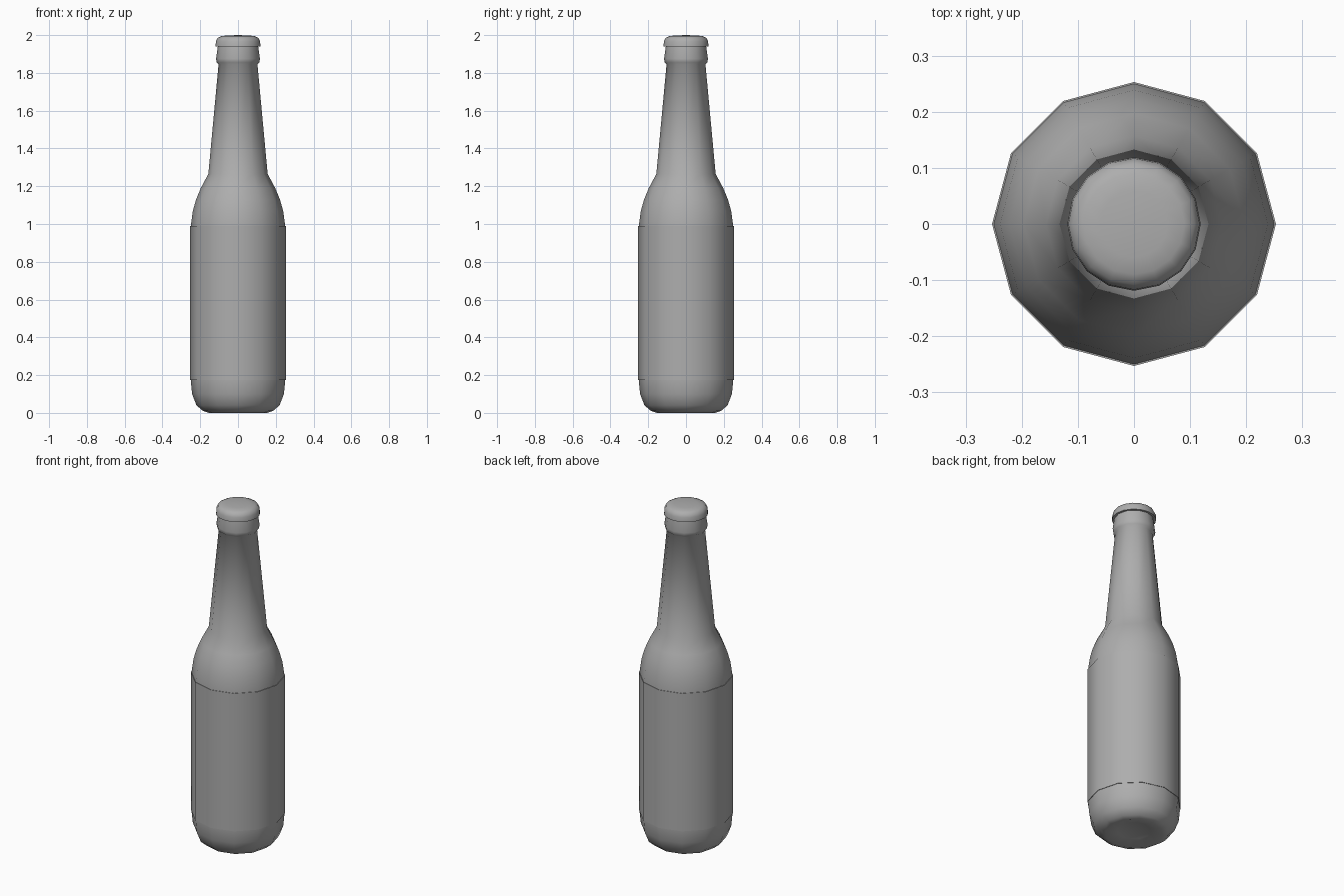
import bpy, bmesh
from math import radians, cos, sin, pi

if "Cube" in bpy.data.objects:
    bpy.data.objects.remove(bpy.data.objects["Cube"])

# Mid grey shared by all parts
grey = bpy.data.materials.new("mid_grey")
grey.diffuse_color = (0.42, 0.42, 0.42, 1)
grey.use_nodes = True
grey.node_tree.nodes["Principled BSDF"].inputs["Base Color"].default_value = grey.diffuse_color


def lathe(name, profile, sides=12, angle=45):
    """Spin (radius, z) points round the z axis; radius 0 makes a pole."""
    bm = bmesh.new()
    rings = []
    for r, z in profile:
        if r == 0:
            rings.append([bm.verts.new((0, 0, z))] * sides)
        else:
            rings.append([bm.verts.new((r * cos(2 * pi * i / sides),
                                        r * sin(2 * pi * i / sides), z))
                          for i in range(sides)])
    for a, b in zip(rings, rings[1:]):
        for i in range(sides):
            j = (i + 1) % sides
            bm.faces.new(list(dict.fromkeys((a[i], a[j], b[j], b[i]))))
    mesh = bpy.data.meshes.new(name)
    bm.to_mesh(mesh)
    bm.free()
    mesh.materials.append(grey)
    obj = bpy.data.objects.new(name, mesh)
    bpy.context.collection.objects.link(obj)
    bpy.ops.object.select_all(action='DESELECT')
    obj.select_set(True)
    bpy.context.view_layer.objects.active = obj
    bpy.ops.object.shade_smooth_by_angle(angle=radians(angle))
    return obj


# Glass body: shallow dished base, straight wall, shoulder, neck and collar
lathe("bottle_glass", [
    (0, 0.025), (0.09, 0.019), (0.155, 0.0), (0.185, 0.01), (0.22, 0.04),
    (0.243, 0.10), (0.25, 0.17), (0.25, 0.99), (0.239, 1.07),
    (0.222, 1.13), (0.197, 1.19), (0.157, 1.265), (0.103, 1.845),
    (0.113, 1.855), (0.116, 1.875), (0.106, 1.945),
], angle=65)

# Label wrapped round the straight wall
lathe("label", [(0.25, 0.175), (0.253, 0.175), (0.253, 0.99), (0.25, 0.99)])

# Cap with rounded top
lathe("bottle_cap", [
    (0.105, 1.94), (0.119, 1.94), (0.117, 1.967), (0.108, 1.985),
    (0.09, 1.994), (0.06, 1.998), (0, 2.0),
], sides=16)
